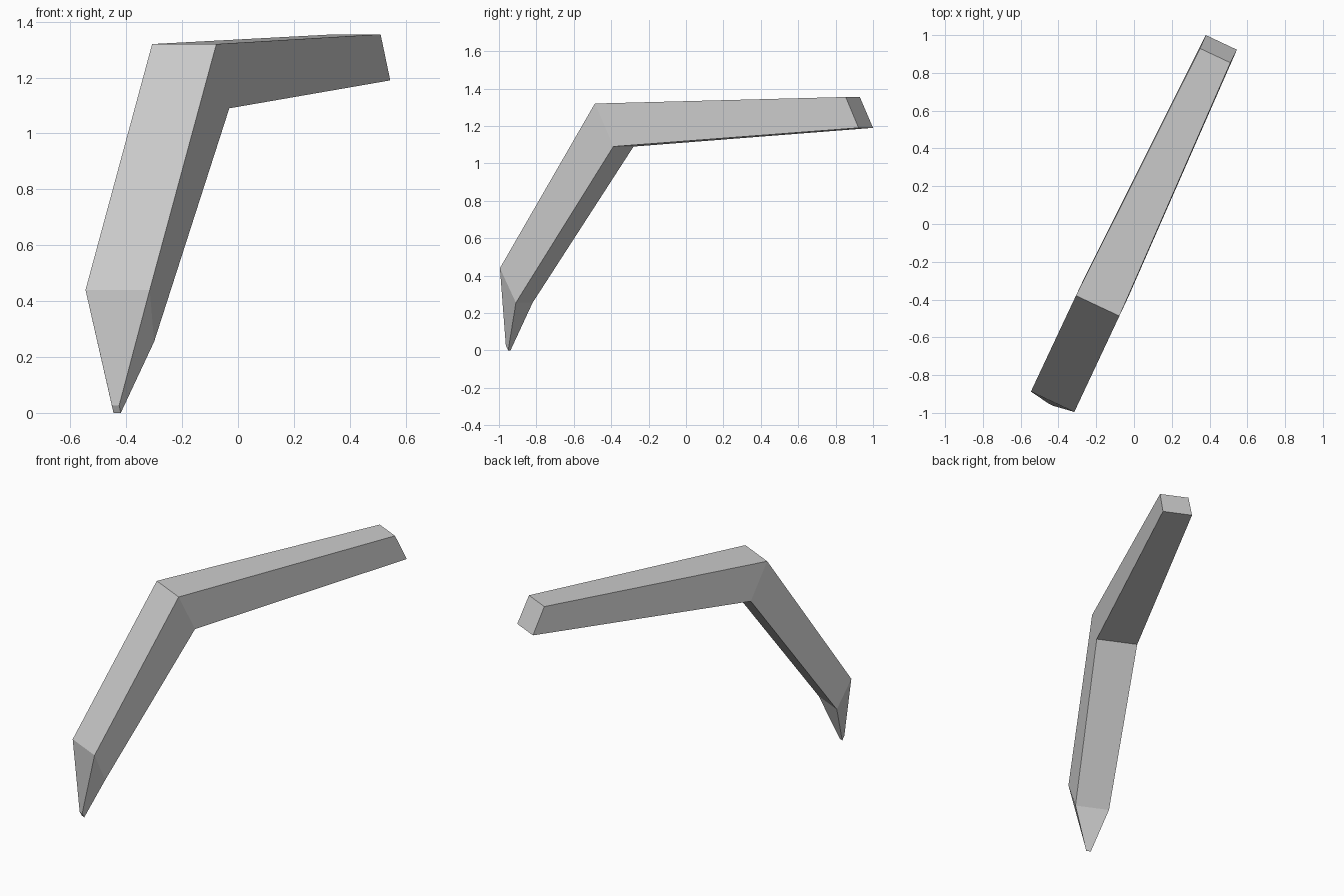
import bpy
import bmesh
from mathutils import Vector

cube = bpy.data.objects.get("Cube")
if cube:
    bpy.data.objects.remove(cube, do_unlink=True)

# Single plain grey
grey = bpy.data.materials.new("plain_grey")
grey.use_nodes = True
colour = (0.6, 0.6, 0.6, 1.0)
grey.diffuse_color = colour
grey.node_tree.nodes["Principled BSDF"].inputs["Base Color"].default_value = colour

# The limb lies in an upright plane turned about z
along = Vector((0.425, 0.905, 0))
across = Vector((0.905, -0.425, 0))
middle = across * 0.01

# Outer and inner edge of each section: (distance along, height, half width)
sections = [
    ((-1.053, 0.027, 0.0145), (-1.039, 0.0, 0.0145)),   # pointed foot
    ((-1.035, 0.44, 0.127), (-0.951, 0.255, 0.105)),    # ankle
    ((-0.474, 1.32, 0.127), (-0.365, 1.09, 0.127)),     # knee
    ((0.99, 1.355, 0.089), (1.067, 1.19, 0.091)),       # hip end
]


def edge_point(edge, side):
    distance, height, half = edge
    return middle + along * distance + across * half * side + Vector((0, 0, height))


def loft(name, rows, material):
    bm = bmesh.new()
    rings = []
    for outer, inner in rows:
        corners = ((outer, -1), (outer, 1), (inner, 1), (inner, -1))
        rings.append([bm.verts.new(edge_point(e, s)) for e, s in corners])
    for a, b in zip(rings, rings[1:]):
        for i in range(4):
            j = (i + 1) % 4
            bm.faces.new((a[i], a[j], b[j], b[i]))
    bm.faces.new(rings[0])
    bm.faces.new(rings[-1])
    bmesh.ops.recalc_face_normals(bm, faces=bm.faces)
    mesh = bpy.data.meshes.new(name)
    bm.to_mesh(mesh)
    bm.free()
    mesh.materials.append(material)
    obj = bpy.data.objects.new(name, mesh)
    bpy.context.collection.objects.link(obj)
    return obj


# Bent, tapered leg
loft("bent_leg", sections, grey)
